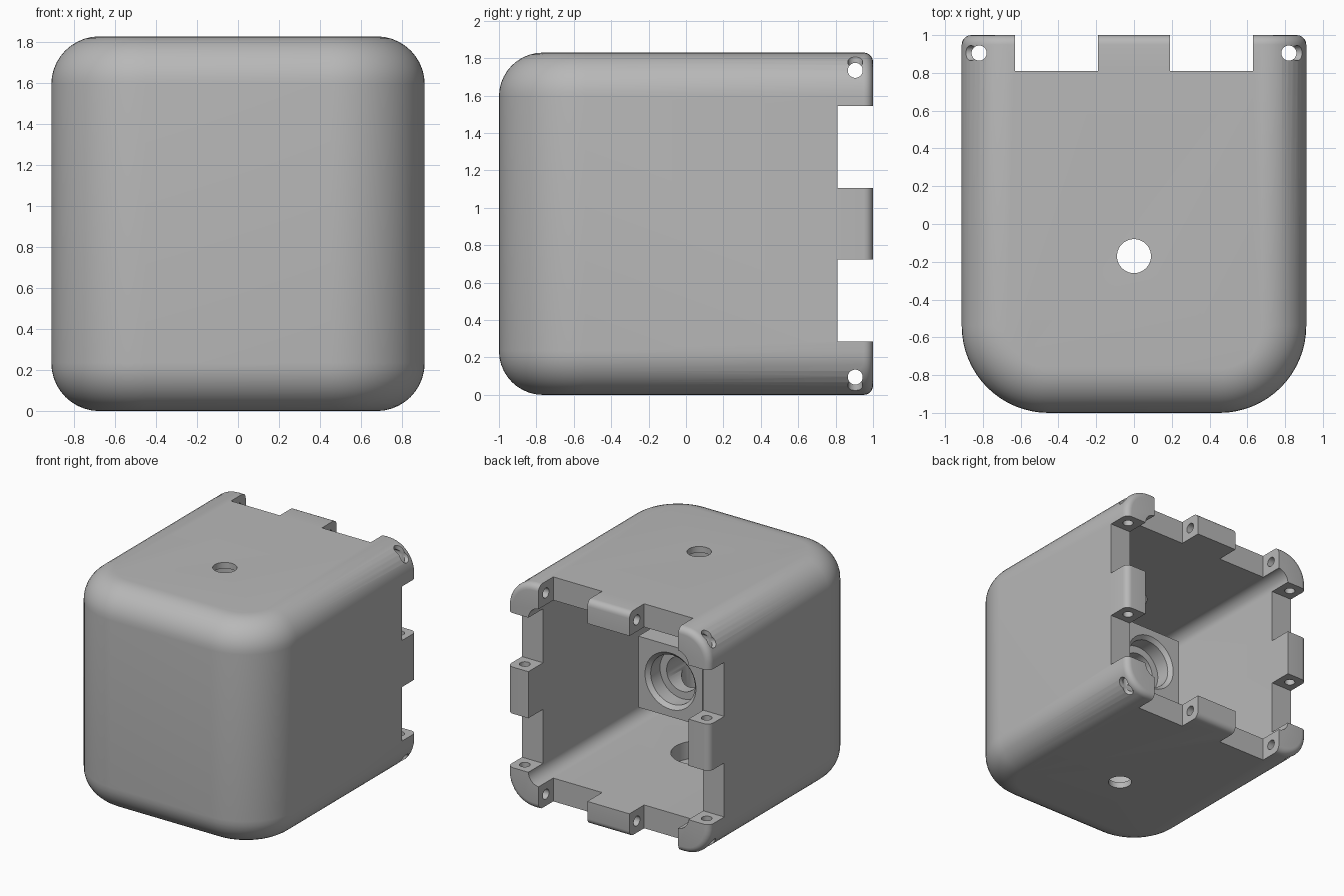
import bpy, bmesh, math
from mathutils import Matrix, Vector

if "Cube" in bpy.data.objects:
    bpy.data.objects.remove(bpy.data.objects["Cube"], do_unlink=True)

MID = 0.915     # height of the centre
WALL = 0.19

grey = bpy.data.materials.new("plain grey")
grey.use_nodes = True
colour = (0.48, 0.48, 0.48, 1)
grey.diffuse_color = colour
grey.node_tree.nodes["Principled BSDF"].inputs["Base Color"].default_value = colour


def finish(bm, name):
    bmesh.ops.recalc_face_normals(bm, faces=bm.faces)
    mesh = bpy.data.meshes.new(name)
    bm.to_mesh(mesh)
    bm.free()
    mesh.materials.append(grey)
    obj = bpy.data.objects.new(name, mesh)
    bpy.context.collection.objects.link(obj)
    return obj


def tub(name, half, front, back, low, high, corner, edge, rim=0):
    """Block with rounded front corners and rounded top and bottom edges."""
    pts = [(half, back), (-half, back)]
    for side, start in ((-1, math.pi), (1, 1.5 * math.pi)):
        for i in range(17):
            a = start + i * math.pi / 32
            pts.append((side * (half - corner) + corner * math.cos(a),
                        front + corner + corner * math.sin(a)))
    bm = bmesh.new()
    base = bm.faces.new([bm.verts.new((x, y, low)) for x, y in pts])
    up = bmesh.ops.extrude_face_region(bm, geom=[base])["geom"]
    bmesh.ops.translate(bm, vec=(0, 0, high - low),
                        verts=[v for v in up if isinstance(v, bmesh.types.BMVert)])
    bmesh.ops.recalc_face_normals(bm, faces=bm.faces)
    loops = [e for e in bm.edges
             if abs(e.verts[0].co.z - e.verts[1].co.z) < 1e-4
             and min(v.co.y for v in e.verts) < back - 1e-3]
    bmesh.ops.bevel(bm, geom=loops, offset=edge, offset_type='OFFSET',
                    segments=10, profile=0.5, affect='EDGES')
    if rim:
        ring = [e for e in bm.edges if all(abs(v.co.y - back) < 1e-4 for v in e.verts)]
        bmesh.ops.bevel(bm, geom=ring, offset=rim, offset_type='OFFSET',
                        segments=5, profile=0.5, affect='EDGES')
    return finish(bm, name)


def block(name, lo, hi):
    bm = bmesh.new()
    bmesh.ops.create_cube(bm, size=1)
    lo, hi = Vector(lo), Vector(hi)
    for v in bm.verts:
        v.co = (lo + hi) / 2 + v.co * (hi - lo)
    return finish(bm, name)


def rod(name, start, end, r1, r2=None):
    start, end = Vector(start), Vector(end)
    axis = end - start
    turn = axis.to_track_quat('Z', 'Y').to_matrix().to_4x4()
    bm = bmesh.new()
    bmesh.ops.create_cone(bm, cap_ends=True, segments=40, radius1=r1,
                          radius2=r1 if r2 is None else r2, depth=axis.length,
                          matrix=Matrix.Translation((start + end) / 2) @ turn)
    return finish(bm, name)


def cut(target, cutter):
    cutter.hide_render = True
    mod = target.modifiers.new("cut", 'BOOLEAN')
    mod.operation, mod.solver, mod.object = 'DIFFERENCE', 'EXACT', cutter
    bpy.context.view_layer.objects.active = target
    bpy.ops.object.modifier_apply(modifier=mod.name)
    bpy.data.objects.remove(cutter, do_unlink=True)


# Hollow housing, open at the back
housing = tub("housing", 0.912, -1, 1, 0, 2 * MID, 0.46, 0.235, rim=0.05)
cut(housing, tub("cavity", 0.912 - WALL, WALL - 1, 1.3, WALL, 2 * MID - WALL,
                 0.27, 0.1))

# Notches between the tabs and corner posts on all four walls
for s in (-1, 1):
    a, b = sorted((s * 0.19, s * 0.63))
    cut(housing, block("notch", (-1.2, 0.81, MID + a), (1.2, 1.2, MID + b)))
    cut(housing, block("notch", (a, 0.81, -0.3), (b, 1.2, 2.2)))

# Pin holes running through the tabs of each wall
for s in (-1, 1):
    z = MID + s * 0.82
    cut(housing, rod("pin_hole", (-1.2, 0.905, z), (1.2, 0.905, z), 0.04))
    cut(housing, rod("pin_hole", (s * 0.82, 0.905, -0.3), (s * 0.82, 0.905, 2.2), 0.04))

# Small top and bottom holes, widened from the inside
cut(housing, rod("through_hole", (0, -0.17, -0.3), (0, -0.17, 2.2), 0.09))
cut(housing, rod("wide_hole", (0, -0.17, 0.05), (0, -0.17, 2 * MID - 0.05), 0.21))

# Square inner mount with a stepped bore
mount = block("inner_mount", (-0.29, -0.88, MID - 0.29), (0.29, 0.2, MID + 0.29))
cut(mount, rod("bore_lip", (0, 0.17, MID), (0, 0.21, MID), 0.2, 0.24))
cut(mount, rod("wide_bore", (0, 0.05, MID), (0, 0.19, MID), 0.2))
cut(mount, rod("narrow_bore", (0, -0.5, MID), (0, 0.1, MID), 0.14))
cut(mount, rod("cross_bore", (0, -0.17, 0.3), (0, -0.17, 1.5), 0.13))

# Smooth rounds, crisp edges
for obj in (housing, mount):
    bpy.ops.object.select_all(action='DESELECT')
    obj.select_set(True)
    bpy.context.view_layer.objects.active = obj
    bpy.ops.object.shade_smooth_by_angle(angle=math.radians(30))
